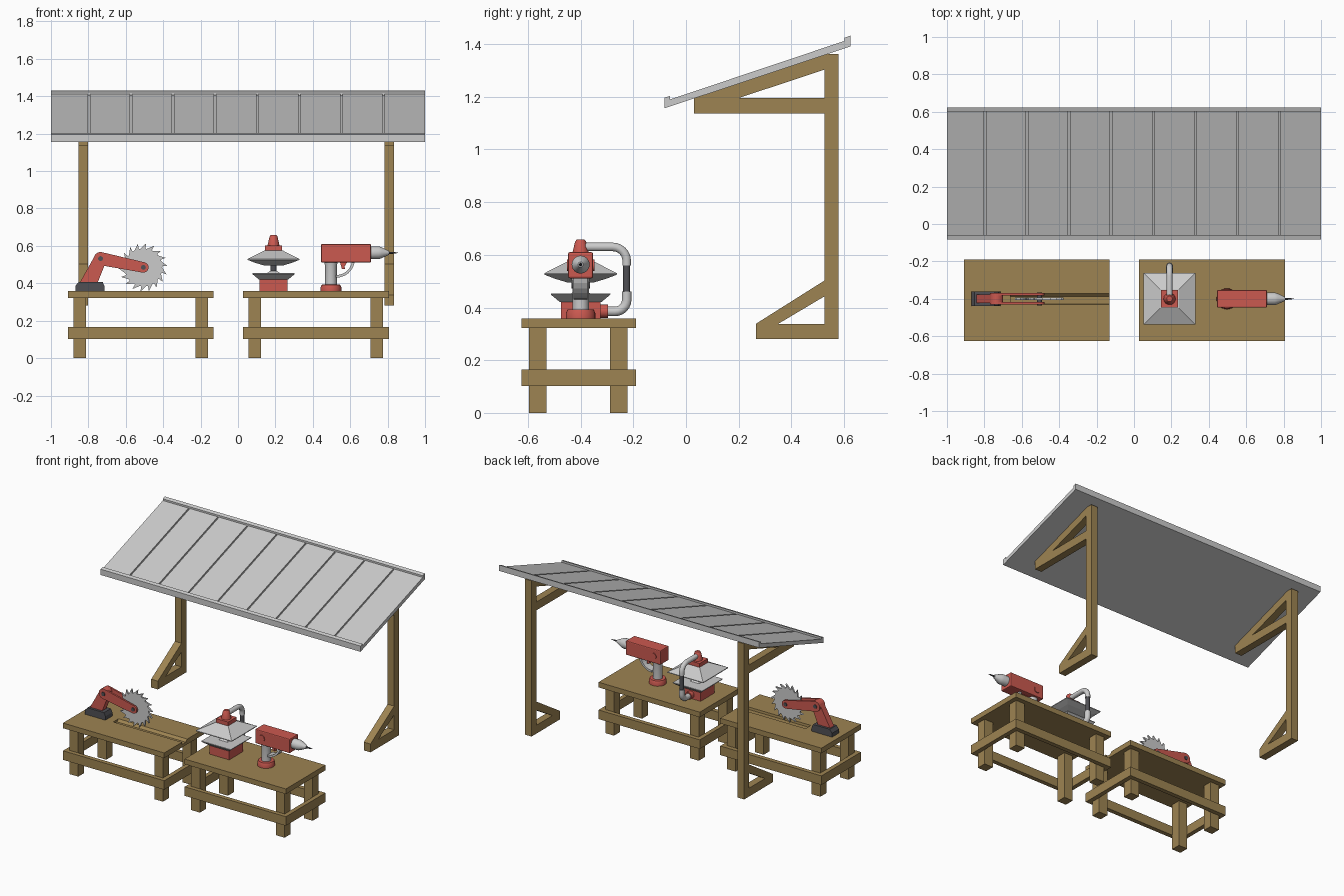
import bpy, bmesh, math
from mathutils import Vector, Matrix

if "Cube" in bpy.data.objects:
    bpy.data.objects.remove(bpy.data.objects["Cube"])


def material(name, rgb):
    m = bpy.data.materials.new(name)
    m.diffuse_color = (*rgb, 1)
    m.use_nodes = True
    m.node_tree.nodes["Principled BSDF"].inputs["Base Color"].default_value = m.diffuse_color
    return m


wood = material("wood", (0.34, 0.23, 0.085))
red = material("red_paint", (0.6, 0.1, 0.08))
dark = material("dark_metal", (0.08, 0.08, 0.09))


def prism(bm, pts, axis, a, b):
    """Extrude a 2D outline along x (points are y,z) or y (points are x,z)."""
    place = (lambda p, t: (t, p[0], p[1])) if axis == 'x' else (lambda p, t: (p[0], t, p[1]))
    lo = [bm.verts.new(place(p, a)) for p in pts]
    hi = [bm.verts.new(place(p, b)) for p in pts]
    bm.faces.new(lo)
    bm.faces.new(hi[::-1])
    for i in range(len(pts)):
        j = (i + 1) % len(pts)
        bm.faces.new((lo[i], lo[j], hi[j], hi[i]))


def box(bm, x0, x1, y0, y1, z0, z1):
    prism(bm, [(y0, z0), (y1, z0), (y1, z1), (y0, z1)], 'x', x0, x1)


def lathe(bm, profile, origin, axis='z', segs=24):
    """Closed stack of rings from (radius, height) pairs; 4 segments give a square."""
    rot = {'z': Matrix.Identity(3), 'x': Matrix.Rotation(math.pi / 2, 3, 'Y'),
           'y': Matrix.Rotation(-math.pi / 2, 3, 'X')}[axis]
    k, ph = (math.sqrt(2), math.pi / 4) if segs == 4 else (1, 0)
    rings = []
    for r, h in profile:
        rings.append([bm.verts.new(Vector(origin) + rot @ Vector((
            k * r * math.cos(ph + math.tau * i / segs),
            k * r * math.sin(ph + math.tau * i / segs), h))) for i in range(segs)])
    for a, b in zip(rings, rings[1:]):
        for i in range(segs):
            j = (i + 1) % segs
            bm.faces.new((a[i], a[j], b[j], b[i]))
    bm.faces.new(rings[0][::-1])
    bm.faces.new(rings[-1])


def finish(bm, name, mat=None, smooth=False, bevel=0):
    bmesh.ops.recalc_face_normals(bm, faces=bm.faces[:])
    me = bpy.data.meshes.new(name)
    bm.to_mesh(me)
    bm.free()
    ob = bpy.data.objects.new(name, me)
    bpy.context.collection.objects.link(ob)
    if mat:
        me.materials.append(mat)
    if bevel:
        mod = ob.modifiers.new("bevel", 'BEVEL')
        mod.width, mod.segments = bevel, 2
    if smooth:
        bpy.ops.object.select_all(action='DESELECT')
        ob.select_set(True)
        bpy.context.view_layer.objects.active = ob
        bpy.ops.object.shade_smooth_by_angle(angle=math.radians(35))
    return ob


def lathed(name, profile, origin, axis='z', segs=24, mat=None):
    bm = bmesh.new()
    lathe(bm, profile, origin, axis, segs)
    return finish(bm, name, mat, smooth=segs > 4)


def capsule(p, q, rp, rq, n=10):
    """Outline of a tapered link with round ends around points p and q."""
    a = math.atan2(q[1] - p[1], q[0] - p[0])
    ends = [(q, rq, a - math.pi / 2), (p, rp, a + math.pi / 2)]
    return [(c[0] + r * math.cos(s + math.pi * i / n), c[1] + r * math.sin(s + math.pi * i / n))
            for c, r, s in ends for i in range(n + 1)]


# Roof: lipped sheet with panels separated by narrow grooves
bm = bmesh.new()
prism(bm, [(-0.082, 1.156), (0.624, 1.391), (0.624, 1.432), (0.602, 1.424), (0.602, 1.403),
           (-0.06, 1.181), (-0.06, 1.203), (-0.082, 1.196)], 'x', -1, 1)
finish(bm, "roof_sheet")
bm = bmesh.new()
edges = [-1] + [-0.797 + 0.225 * i for i in range(8)] + [1]
for i, (a, b) in enumerate(zip(edges, edges[1:])):
    x0, x1 = a + (0.005 if i else 0), b - (0.005 if i < 8 else 0)
    prism(bm, [(-0.06, 1.18), (0.602, 1.402), (0.602, 1.412), (-0.06, 1.19)], 'x', x0, x1)
finish(bm, "roof_panels")

# Timber posts with foot, arm and diagonal braces
for side, x in (("left", -0.853), ("right", 0.783)):
    bm = bmesh.new()
    x1 = x + 0.051
    box(bm, x, x1, 0.525, 0.579, 0.28, 1.362)
    box(bm, x, x1, 0.03, 0.525, 1.137, 1.195)
    box(bm, x, x1, 0.265, 0.525, 0.28, 0.338)
    prism(bm, [(0.03, 1.195), (0.2, 1.195), (0.525, 1.303), (0.525, 1.362)], 'x', x, x1)
    prism(bm, [(0.265, 0.338), (0.35, 0.338), (0.525, 0.442), (0.525, 0.502)], 'x', x, x1)
    finish(bm, side + "_post_frame", wood)

# Workbenches
Y0, Y1 = -0.625, -0.19
for side, x0 in (("left", -0.909), ("right", 0.027)):
    x1 = x0 + 0.779
    bm = bmesh.new()
    if side == "left":  # saw groove runs out at the right end
        box(bm, x0, x0 + 0.25, Y0, Y1, 0.322, 0.358)
        prism(bm, [(Y0, 0.322), (Y1, 0.322), (Y1, 0.358), (-0.372, 0.358), (-0.388, 0.342),
                   (-0.428, 0.342), (-0.43, 0.358), (Y0, 0.358)], 'x', x0 + 0.25, x1)
    else:
        box(bm, x0, x1, Y0, Y1, 0.322, 0.358)
    finish(bm, side + "_bench_top", wood)
    bm = bmesh.new()
    for lx in (x0 + 0.03, x1 - 0.097):
        for ly in (-0.596, -0.288):
            box(bm, lx, lx + 0.067, ly, ly + 0.066, 0, 0.323)
    finish(bm, side + "_bench_legs", wood)
    bm = bmesh.new()
    for ya, yb in ((Y0, Y0 + 0.03), (Y1 - 0.03, Y1)):
        box(bm, x0, x1, ya, yb, 0.102, 0.165)
    for xa, xb in ((x0, x0 + 0.03), (x1 - 0.03, x1)):
        box(bm, xa, xb, Y0 + 0.03, Y1 - 0.03, 0.102, 0.165)
    finish(bm, side + "_bench_rails", wood)

# Circular saw: base, upright, forked arm, blade
YC = -0.4
bm = bmesh.new()
prism(bm, [(-0.87, 0.358), (-0.714, 0.358), (-0.714, 0.385), (-0.724, 0.408),
           (-0.852, 0.408), (-0.87, 0.385)], 'y', YC - 0.038, YC + 0.038)
finish(bm, "saw_base", dark)
elbow, hub = (-0.735, 0.532), (-0.506, 0.485)
bm = bmesh.new()
prism(bm, [(-0.845, 0.405), (-0.75, 0.405), (-0.702, 0.525)] +
      [(elbow[0] + 0.035 * math.cos(t * math.pi / 10), elbow[1] + 0.035 * math.sin(t * math.pi / 10))
       for t in range(1, 10)], 'y', YC - 0.022, YC + 0.022)
finish(bm, "saw_upright", red)
bm = bmesh.new()
for s in (-1, 1):
    prism(bm, capsule(elbow, hub, 0.035, 0.028), 'y', YC + s * 0.018, YC + s * 0.03)
finish(bm, "saw_arm", red)
for name, c in (("saw_elbow_pin", elbow), ("saw_hub_pin", hub)):
    lathed(name, [(0.013, -0.035), (0.013, 0.035)], (c[0], YC, c[1]), 'y', 16, dark)
teeth, outline = 18, []
for i in range(teeth):
    for r, f in ((0.1, 0), (0.13, 0.85), (0.103, 0.8)):
        t = -math.tau * (i + f) / teeth
        outline.append((hub[0] + r * math.cos(t), hub[1] + r * math.sin(t)))
bm = bmesh.new()
prism(bm, outline, 'y', YC - 0.006, YC + 0.006)
finish(bm, "saw_blade")

# Extractor: square base, hopper, stem, pyramid hood, red cap
EX = (0.19, YC, 0)
lathed("extractor_base", [(0.075, 0.358), (0.075, 0.425)], EX, segs=4, mat=red)
lathed("extractor_hopper", [(0.078, 0.42), (0.113, 0.449), (0.113, 0.454), (0.035, 0.454),
                            (0.02, 0.465)], EX, segs=4)
lathed("extractor_stem", [(0.017, 0.45), (0.017, 0.53)], EX, segs=16, mat=dark)
lathed("extractor_hood", [(0.05, 0.495), (0.1, 0.51), (0.138, 0.525), (0.138, 0.53),
                          (0.05, 0.575)], EX, segs=4)
lathed("extractor_cap", [(0.046, 0.573), (0.046, 0.602)], EX, segs=4, mat=red)
lathed("extractor_knob", [(0.032, 0.6), (0.03, 0.612), (0.021, 0.65), (0.015, 0.658)], EX, mat=red)


def pipe(name, pts, radius, mat=None):
    cu = bpy.data.curves.new(name, 'CURVE')
    cu.dimensions, cu.bevel_depth, cu.bevel_resolution, cu.use_fill_caps = '3D', radius, 3, True
    sp = cu.splines.new('POLY')
    sp.points.add(len(pts) - 1)
    for p, (y, z) in zip(sp.points, pts):
        p.co = (EX[0], y, z, 1)
    ob = bpy.data.objects.new(name, cu)
    bpy.context.collection.objects.link(ob)
    bpy.ops.object.select_all(action='DESELECT')
    ob.select_set(True)
    bpy.context.view_layer.objects.active = ob
    bpy.ops.object.convert(target='MESH')
    ob = bpy.context.object
    if mat:
        ob.data.materials.append(mat)
    bpy.ops.object.shade_smooth_by_angle(angle=math.radians(50))


def bend(y, z, r, a0, a1):
    return [(y + r * math.cos(a0 + (a1 - a0) * i / 6), z + r * math.sin(a0 + (a1 - a0) * i / 6))
            for i in range(7)]


# Return pipe behind the extractor
pipe("pipe_upper", [(-0.39, 0.63)] + bend(-0.278, 0.577, 0.053, math.pi / 2, 0) + [(-0.225, 0.56)], 0.017)
pipe("pipe_middle", [(-0.225, 0.565), (-0.225, 0.455)], 0.014, dark)
pipe("pipe_lower", [(-0.225, 0.46)] + bend(-0.27, 0.43, 0.045, 0, -math.pi / 2) + [(-0.34, 0.385)], 0.019)
lathed("pipe_collar", [(0.025, 0), (0.025, 0.04)], (0.19, -0.337, 0.386), 'y', 20, red)

# Drill: foot, column, body, chuck, bit, trigger guard
DX = (0.497, YC, 0)
lathed("drill_foot", [(0.056, 0.358), (0.056, 0.378), (0.05, 0.392), (0.035, 0.393)], DX, mat=red)
lathed("drill_column", [(0.031, 0.39), (0.031, 0.49), (0.036, 0.515)], DX)
bm = bmesh.new()
box(bm, 0.444, 0.711, YC - 0.047, YC + 0.047, 0.511, 0.61)
finish(bm, "drill_body", red, bevel=0.006)
lathed("drill_side_boss", [(0.022, -0.052), (0.022, 0.052)], (0.497, YC, 0.56), 'y', 20, red)
lathed("drill_chuck", [(0.034, 0.0), (0.034, 0.045), (0.029, 0.06), (0.01, 0.1)], (0.708, YC, 0.563), 'x')
lathed("drill_bit", [(0.006, 0), (0.005, 0.03), (0.001, 0.055)], (0.8, YC, 0.563), 'x', 10, dark)
bm = bmesh.new()
arc = bend(0.525, 0.53, 0.1, -math.pi / 2, -0.15)
prism(bm, arc + bend(0.525, 0.53, 0.086, -0.15, -math.pi / 2), 'y', YC - 0.027, YC + 0.027)
finish(bm, "drill_guard")
bm = bmesh.new()
prism(bm, [(0.545, 0.515), (0.585, 0.515), (0.57, 0.49), (0.572, 0.475), (0.555, 0.478)],
      'y', YC - 0.012, YC + 0.012)
finish(bm, "drill_trigger", red)
